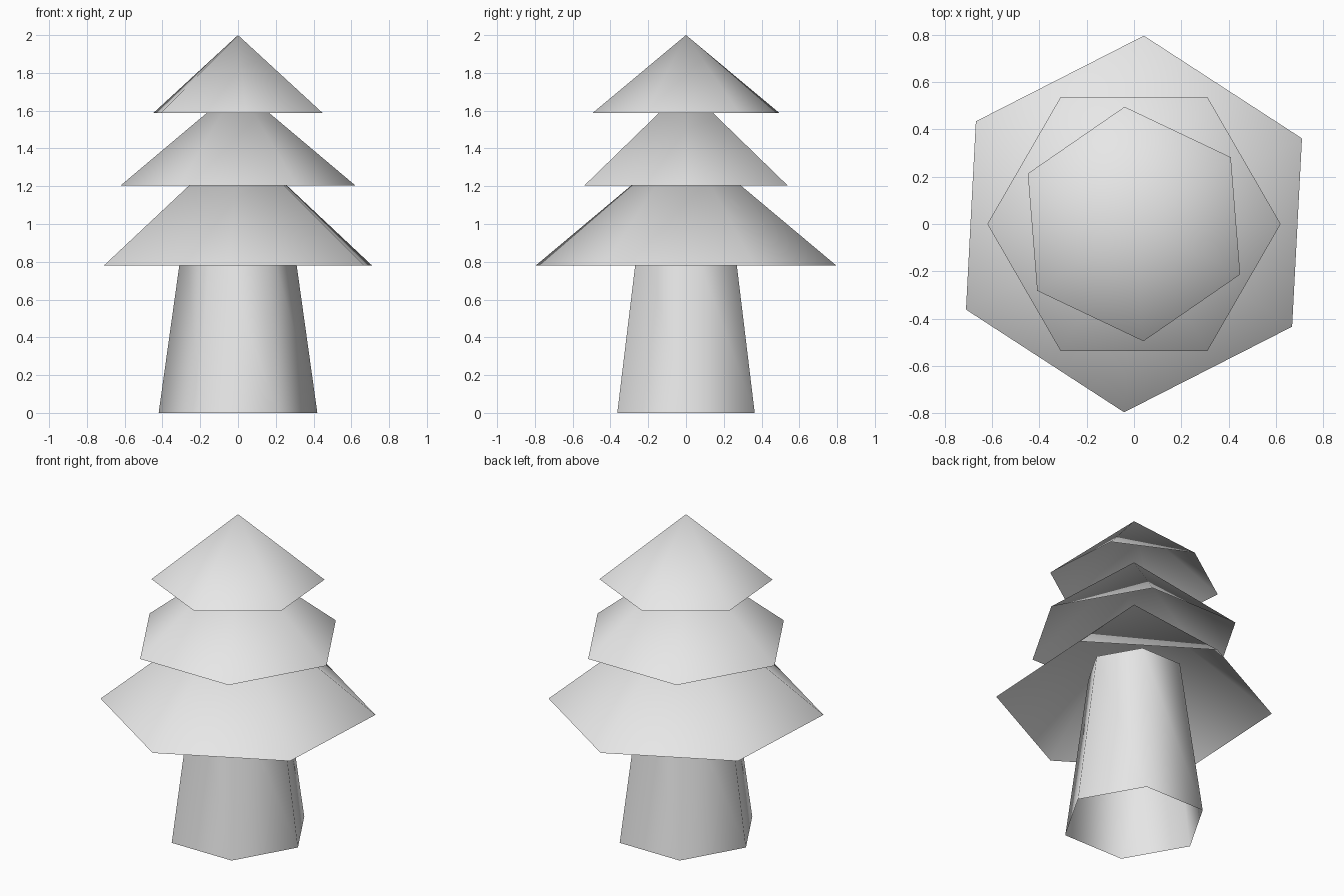
import bpy, bmesh
from math import radians
from mathutils import Matrix

cube = bpy.data.objects.get("Cube")
if cube:
    bpy.data.objects.remove(cube, do_unlink=True)

grey = bpy.data.materials.new("plain grey")
grey.use_nodes = True
grey.diffuse_color = (0.8, 0.8, 0.8, 1)
grey.node_tree.nodes["Principled BSDF"].inputs["Base Color"].default_value = (0.8, 0.8, 0.8, 1)


def hex_shell(name, bottom, top, r_bottom, r_top, turn):
    """Open six-sided cone or tapered tube with a corner at angle turn."""
    bm = bmesh.new()
    bmesh.ops.create_cone(bm, cap_ends=False, segments=6, radius1=r_bottom,
                          radius2=r_top, depth=top - bottom)
    bmesh.ops.remove_doubles(bm, verts=bm.verts, dist=0.0001)
    # bring the first corner to +x, then turn it
    v = max((v for v in bm.verts if v.co.z < 0), key=lambda v: v.co.x)
    start = Matrix.Rotation(-v.co.xy.to_3d().to_2d().angle_signed((1, 0)) * -1, 4, 'Z')
    bm.transform(start)
    bm.transform(Matrix.Translation((0, 0, (top + bottom) / 2))
                 @ Matrix.Rotation(radians(turn), 4, 'Z'))
    bmesh.ops.recalc_face_normals(bm, faces=bm.faces)
    # an open shell must face away from its axis
    for f in bm.faces:
        c = f.calc_center_median()
        if f.normal.x * c.x + f.normal.y * c.y < 0:
            f.normal_flip()
        f.smooth = True
    mesh = bpy.data.meshes.new(name)
    bm.to_mesh(mesh)
    bm.free()
    mesh.materials.append(grey)
    obj = bpy.data.objects.new(name, mesh)
    bpy.context.collection.objects.link(obj)
    return obj


# Trunk, running up inside the lowest tier
hex_shell("trunk", 0, 1.0, 0.42, 0.28, 0)

# Three tiers of foliage, each tip tucked inside the next tier
hex_shell("lower_foliage", 0.78, 1.447, 0.797, 0, 27)
hex_shell("middle_foliage", 1.205, 1.727, 0.62, 0, 0)
hex_shell("top_foliage", 1.587, 2.0, 0.497, 0, 34.6)
